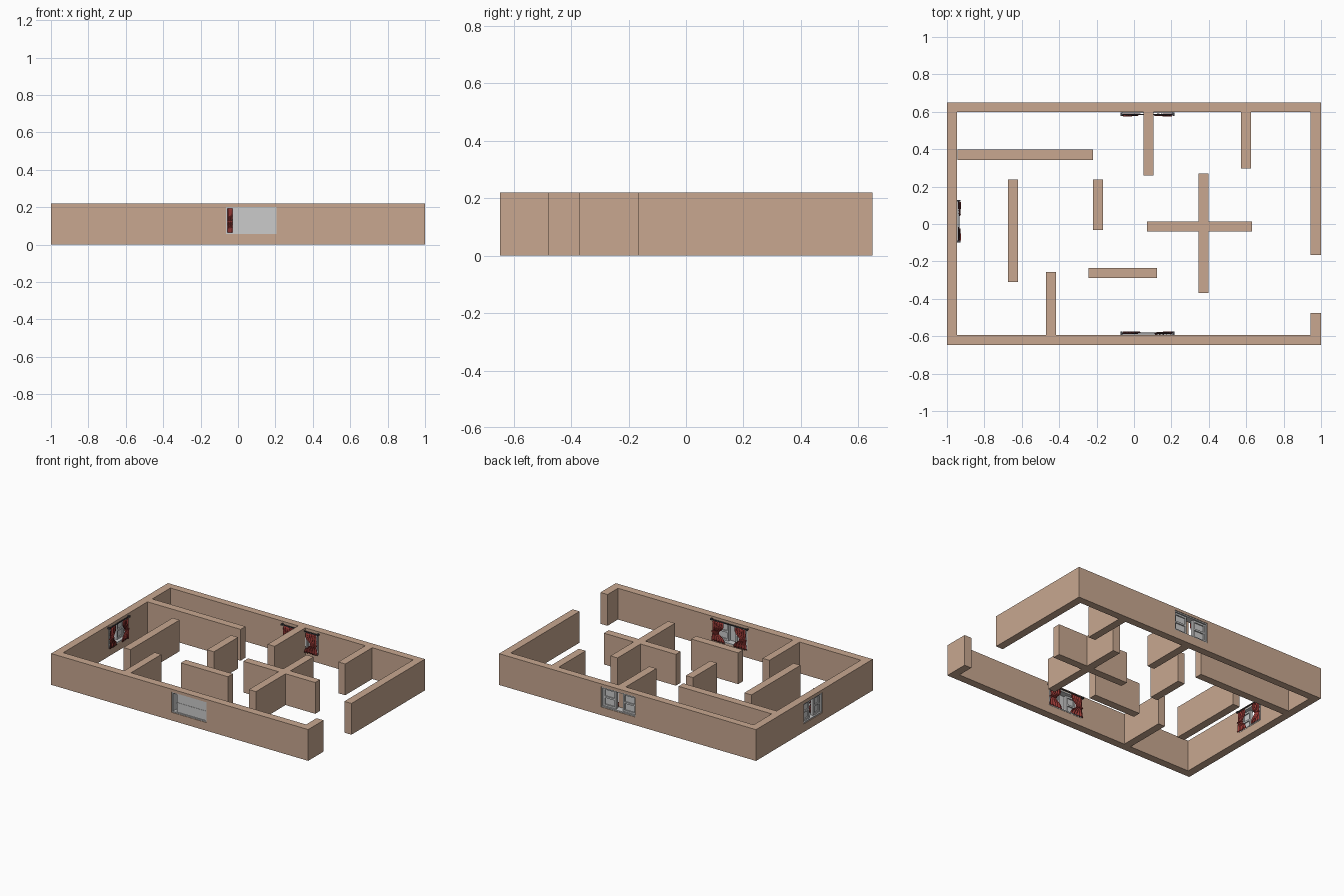
import bpy, bmesh, math
from mathutils import Matrix, Vector

if "Cube" in bpy.data.objects:
    bpy.data.objects.remove(bpy.data.objects["Cube"])

H = 0.22
Z0, Z1 = 0.057, 0.20          # window sill and head


def material(name, col):
    m = bpy.data.materials.new(name)
    m.diffuse_color = (*col, 1)
    m.use_nodes = True
    m.node_tree.nodes["Principled BSDF"].inputs["Base Color"].default_value = m.diffuse_color
    return m


WALL = material("wall_plaster", (0.58, 0.39, 0.28))
RED = material("curtain_red", (0.30, 0.04, 0.035))
DARK = material("rod_dark", (0.06, 0.06, 0.07))


def add_object(name, bm, mat=None, mtx=None):
    me = bpy.data.meshes.new(name)
    bmesh.ops.recalc_face_normals(bm, faces=bm.faces)
    bm.to_mesh(me)
    bm.free()
    ob = bpy.data.objects.new(name, me)
    bpy.context.collection.objects.link(ob)
    if mat:
        me.materials.append(mat)
    if mtx:
        ob.matrix_world = mtx
    return ob


def boxes(name, specs, mat=None, mtx=None):
    """One object from (x0, x1, y0, y1, z0, z1) boxes."""
    bm = bmesh.new()
    for x0, x1, y0, y1, z0, z1 in specs:
        m = Matrix.Translation(((x0 + x1) / 2, (y0 + y1) / 2, (z0 + z1) / 2))
        m = m @ Matrix.Diagonal((x1 - x0, y1 - y0, z1 - z0, 1))
        bmesh.ops.create_cube(bm, size=1, matrix=m)
    return add_object(name, bm, mat, mtx)


# Walls: x0, x1, y0, y1
walls = {
    "front_wall": (-1, 1, -0.648, -0.593),
    "back_wall": (-1, 1, 0.598, 0.65),
    "left_wall": (-1, -0.945, -0.593, 0.598),
    "right_wall_long": (0.945, 1, -0.167, 0.598),
    "right_wall_short": (0.945, 1, -0.593, -0.477),
    "hall_partition": (-0.945, -0.22, 0.343, 0.397),
    "left_partition": (-0.675, -0.62, -0.31, 0.237),
    "middle_partition": (-0.22, -0.165, -0.032, 0.237),
    "back_partition_a": (0.05, 0.105, 0.258, 0.598),
    "back_partition_b": (0.572, 0.626, 0.298, 0.598),
    "cross_long": (0.344, 0.399, -0.37, 0.27),
    "cross_left_arm": (0.07, 0.344, -0.041, 0.013),
    "cross_right_arm": (0.399, 0.63, -0.041, 0.013),
    "centre_partition": (-0.242, 0.124, -0.289, -0.234),
    "front_partition": (-0.47, -0.417, -0.593, -0.256),
}
wall_obs = {n: boxes(n, [(*b, 0, H)], WALL) for n, b in walls.items()}


def curtain(name, cx, w, side, mtx):
    """Pleated drape, tied in at mid height; local y points into the room."""
    bm = bmesh.new()
    nu, nv = 20, 10
    rows = []
    for j in range(nv + 1):
        v = j / nv
        pinch = math.exp(-((v - 0.55) / 0.2) ** 2)
        ww = w * (0.8 + 0.2 * v) * (1 - 0.55 * pinch)
        c = cx + side * w * 0.2 * pinch
        row = []
        for i in range(nu + 1):
            u = i / nu - 0.5
            y = 0.066 + 0.005 * math.sin(u * 10 * math.pi) * (0.7 + 0.5 * v)
            row.append(bm.verts.new((c + u * ww, y, Z1 - 0.003 - v * (Z1 - Z0 - 0.003))))
        rows.append(row)
    for a, b in zip(rows, rows[1:]):
        for i in range(nu):
            bm.faces.new((a[i], a[i + 1], b[i + 1], b[i]))
    ob = add_object(name, bm, RED, mtx)
    s = ob.modifiers.new("cloth", "SOLIDIFY")
    s.thickness = 0.002
    for p in ob.data.polygons:
        p.use_smooth = True


def window(side_name, origin, angle, w, shutter=False):
    mtx = Matrix.Translation(origin) @ Matrix.Rotation(angle, 4, 'Z')
    h, t = w / 2, 0.008
    # Opening through the wall
    cut = boxes(side_name + "_cutter", [(-h, h, -0.05, 0.0585, Z0, Z1)], None, mtx)
    cut.hide_render = True
    cut.hide_set(True)
    mod = wall_obs[side_name + "_wall"].modifiers.new("opening", "BOOLEAN")
    mod.operation, mod.object, mod.solver = 'DIFFERENCE', cut, 'EXACT'
    # Frame lining
    y0, y1 = 0.004, 0.057
    boxes(side_name + "_window_frame", [
        (-h, -h + t, y0, y1, Z0, Z1), (h - t, h, y0, y1, Z0, Z1),
        (-h + t, h - t, y0, y1, Z0, Z0 + t), (-h + t, h - t, y0, y1, Z1 - t, Z1)], None, mtx)
    # Two sashes with a middle bar and recessed pane
    g = 0.1 * w
    zm = (Z0 + Z1) / 2
    bars, panes = [], []
    b0, b1, b = 0.014, 0.034, 0.012
    for a, c in ((-h + t, -g), (g, h - t)):
        if shutter and a < 0:
            a += 0.026
        bars += [(a, a + b, b0, b1, Z0 + t, Z1 - t), (c - b, c, b0, b1, Z0 + t, Z1 - t)]
        bars += [(a + b, c - b, b0, b1, z, z + b) for z in (Z0 + t, zm - b / 2, Z1 - t - b)]
        panes.append((a + b, c - b, 0.022, 0.026, Z0 + t, Z1 - t))
    boxes(side_name + "_sashes", bars, None, mtx)
    boxes(side_name + "_panes", panes, None, mtx)
    if shutter:
        a = -h + t + 0.026
        boxes(side_name + "_sliding_panel", [
            (a, h - t, 0.010, 0.0135, Z0 + t, Z1 - t),
            (a, h - t, 0.008, 0.010, zm - 0.004, zm + 0.004)], None, mtx)
    # Curtain rod with brackets and end caps
    zr = Z1 + 0.003
    boxes(side_name + "_curtain_rod",
          [(-h - 0.006, h + 0.006, 0.063, 0.068, zr - 0.003, zr + 0.003)] +
          [(s * (h + 0.004) - 0.005, s * (h + 0.004) + 0.005, 0.053, 0.072, zr - 0.005, zr + 0.005)
           for s in (-1, 1)], DARK, mtx)
    # Pair of curtains with tie bands
    cw = 0.38 * w
    for n, s in (("left", -1), ("right", 1)):
        curtain(f"{side_name}_{n}_curtain", s * (h - cw / 2 + 0.003), cw, s, mtx)
        tx = s * (h - cw / 2 + 0.003 + 0.2 * cw)
        zt = Z1 - 0.55 * (Z1 - Z0)
        boxes(f"{side_name}_{n}_tie", [(tx - 0.24 * cw, tx + 0.24 * cw, 0.059, 0.074, zt - 0.004, zt + 0.004)], RED, mtx)


window("front", Vector((0.072, -0.648, 0)), 0, 0.27, True)
window("back", Vector((0.072, 0.65, 0)), math.pi, 0.27)
window("left", Vector((-1, 0.015, 0)), -math.pi / 2, 0.21)
